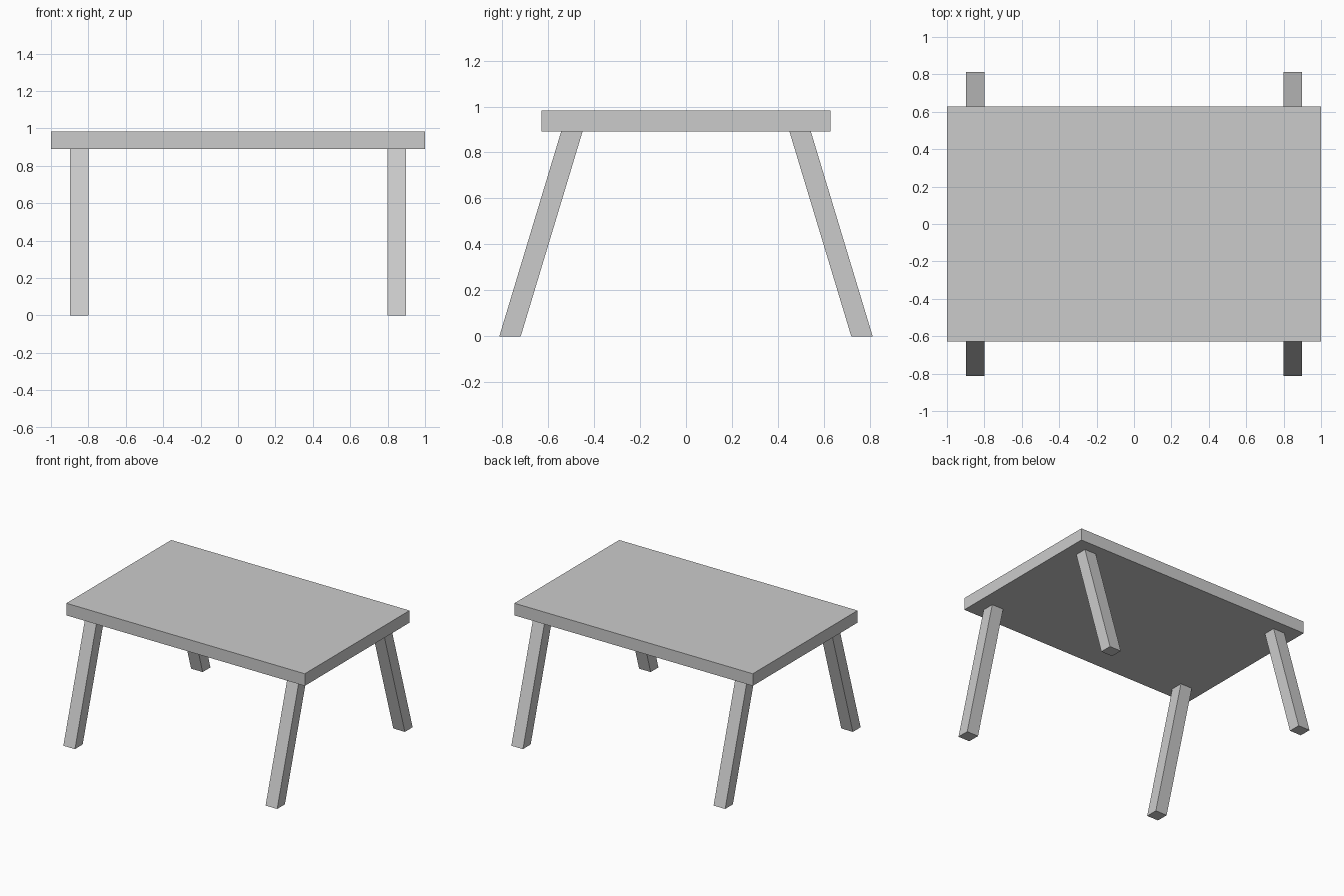
import bpy, bmesh

if "Cube" in bpy.data.objects:
    bpy.data.objects.remove(bpy.data.objects["Cube"])

TOP_Z, UNDER_Z = 0.983, 0.891


def make_box(name, x, y_low, y_high, z_low, z_high):
    """Box whose y range may differ between its bottom and top (a raked post)."""
    bm = bmesh.new()
    bmesh.ops.create_cube(bm, size=2)
    for v in bm.verts:
        ys, z = (y_high, z_high) if v.co.z > 0 else (y_low, z_low)
        v.co = (x[v.co.x > 0], ys[v.co.y > 0], z)
    bmesh.ops.recalc_face_normals(bm, faces=bm.faces)
    mesh = bpy.data.meshes.new(name)
    bm.to_mesh(mesh)
    bm.free()
    obj = bpy.data.objects.new(name, mesh)
    bpy.context.collection.objects.link(obj)
    return obj


# Tabletop slab
make_box("tabletop", (-1, 1), (-0.628, 0.628), (-0.628, 0.628), UNDER_Z, TOP_Z)

# Four legs splayed to the front and back, with feet cut level
for side, sx in (("left", -1), ("right", 1)):
    for end, sy in (("front", -1), ("back", 1)):
        x = sorted((sx * 0.80, sx * 0.897))
        foot = sorted((sy * 0.719, sy * 0.812))
        head = sorted((sy * 0.45, sy * 0.543))
        make_box(f"{end}_{side}_leg", x, foot, head, 0, UNDER_Z)
